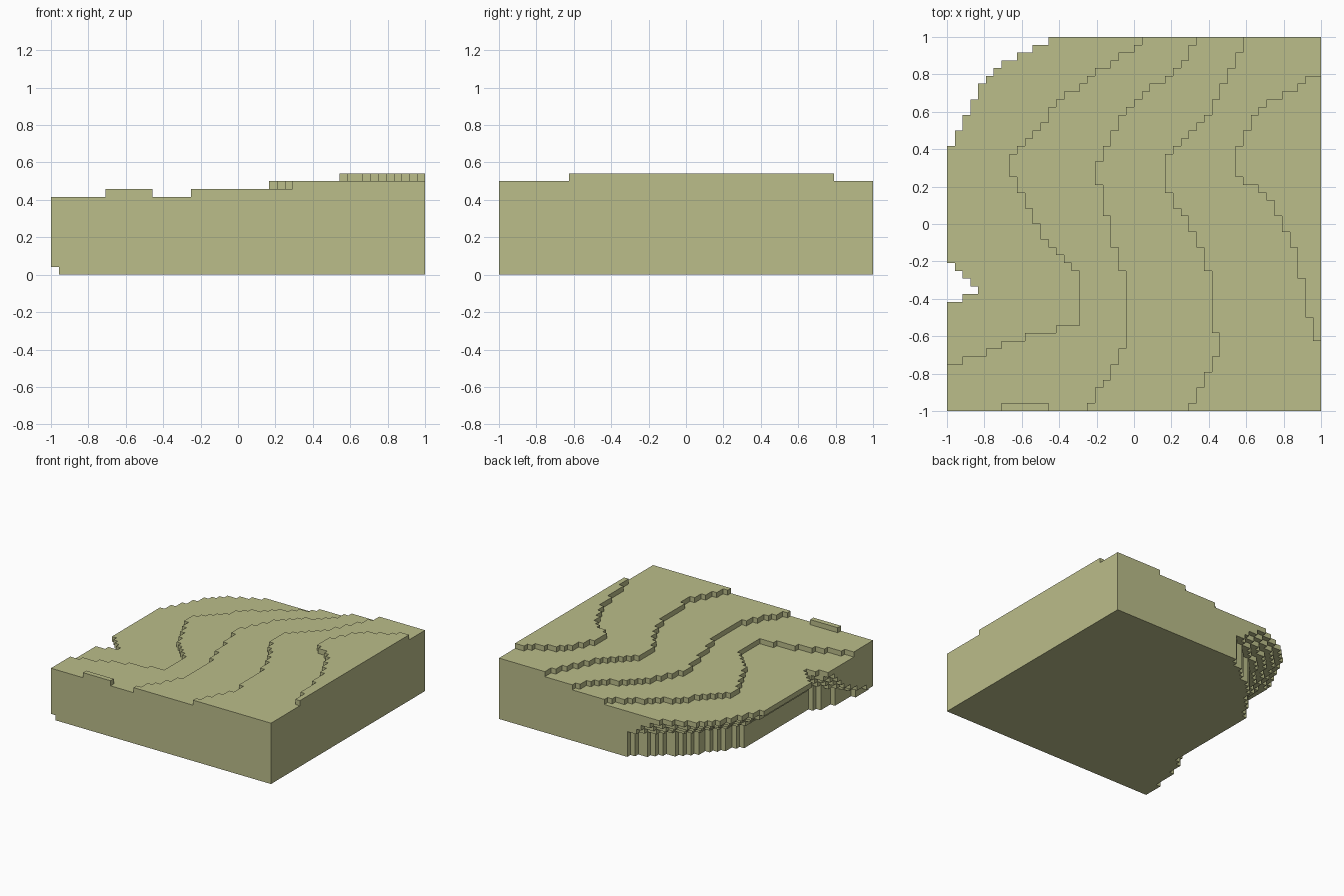
import bpy
import bmesh
from mathutils import Vector

old = bpy.data.objects.get("Cube")
if old:
    bpy.data.objects.remove(old, do_unlink=True)

CELLS = 48
SIZE = 2 / CELLS
BASE_LAYERS = 9
WALL_LAYERS = 4

# Outlines as (row, column) knots: where each level begins, counted in cells
foot = [(0, 1), (7, 2), (11, 3), (13, 5), (32, 5), (36, 8), (41, 12), (44, 16), (47, 20)]
rim = [(0, -8), (13, 0), (14, 2), (15, 4), (18, 1), (19, 0), (33, 0), (37, 2),
       (41, 4), (44, 7), (45, 9), (47, 13)]
undercut_start = [(0, 0), (12, WALL_LAYERS), (47, WALL_LAYERS)]
terraces = [
    [(5, 0), (8, 7), (11, 17), (17, 17), (21, 13), (26, 10), (30, 8), (32, 8),
     (35, 11), (39, 14), (43, 19), (47, 25)],
    [(0, 18), (3, 20), (7, 22), (9, 23), (17, 23), (18, 22), (22, 21), (26, 20),
     (30, 19), (31, 19), (34, 21), (37, 22), (41, 26), (43, 29), (47, 32)],
    [(0, 31), (2, 32), (5, 34), (8, 35), (9, 35), (10, 34), (16, 34), (18, 33), (22, 32),
     (25, 30), (28, 28), (32, 28), (34, 30), (37, 33), (41, 35), (47, 38)],
    [(8, 48), (9, 47), (14, 46), (19, 45), (23, 43), (27, 41), (30, 37), (32, 37),
     (37, 39), (39, 41), (43, 48)],
]


def along(knots, row):
    """Straight-line value of an outline at a row."""
    if row <= knots[0][0]:
        return knots[0][1]
    for (r0, c0), (r1, c1) in zip(knots, knots[1:]):
        if row <= r1:
            return c0 + (c1 - c0) * (row - r0) / (r1 - r0)
    return knots[-1][1]


def first_column(layer, row):
    """First filled column of a row; everything to its +x side is solid."""
    if layer >= BASE_LAYERS:
        start = along(terraces[layer - BASE_LAYERS], row)
    else:
        # Overhanging cliff: an upright wall that flares out to the rim
        begin = along(undercut_start, row)
        flare = min(1, max(0, (layer - begin) / WALL_LAYERS))
        low, high = along(foot, row), along(rim, row)
        start = low + (high - low) * flare
    return max(0, int(start + 0.5))


# Fill the terrain cells
cells = set()
for layer in range(BASE_LAYERS + len(terraces)):
    for row in range(CELLS):
        for col in range(first_column(layer, row), CELLS):
            cells.add((col, row, layer))

# Small raised strip on the front edge
cells.update((col, 0, BASE_LAYERS + 1) for col in range(7, 13))

# Skin the cells with outward faces only
bm = bmesh.new()
corners = {}


def corner(point):
    key = tuple(int(c) for c in point)
    if key not in corners:
        corners[key] = bm.verts.new((key[0] * SIZE - 1, key[1] * SIZE - 1, key[2] * SIZE))
    return corners[key]


axes = [Vector((1, 0, 0)), Vector((0, 1, 0)), Vector((0, 0, 1))]
for cell in sorted(cells):
    for i, normal in enumerate(axes):
        u, v = axes[(i + 1) % 3], axes[(i + 2) % 3]
        for side in (1, -1):
            neighbour = tuple(int(c) for c in Vector(cell) + normal * side)
            if neighbour in cells:
                continue
            origin = Vector(cell) + (normal if side > 0 else Vector())
            loop = [origin, origin + u, origin + u + v, origin + v]
            bm.faces.new([corner(p) for p in loop[::side]])

mesh = bpy.data.meshes.new("terrain_block")
bm.to_mesh(mesh)
bm.free()
terrain = bpy.data.objects.new("terrain_block", mesh)
bpy.context.collection.objects.link(terrain)

# Dry grass colour
grass = bpy.data.materials.new("dry_grass")
grass.use_nodes = True
colour = (0.497, 0.509, 0.254, 1)
grass.diffuse_color = colour
grass.node_tree.nodes["Principled BSDF"].inputs["Base Color"].default_value = colour
mesh.materials.append(grass)
